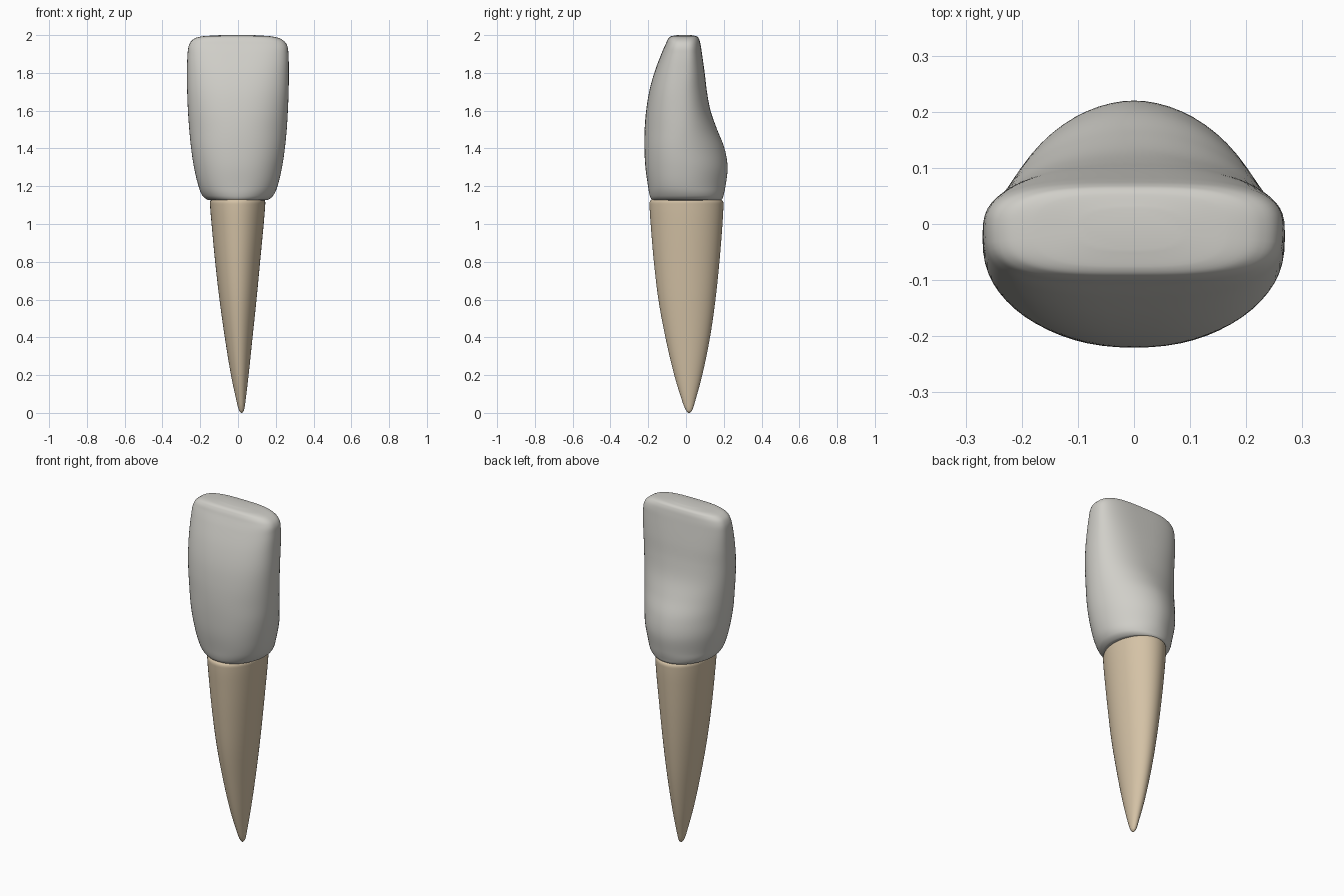
import bpy, bmesh, math

SEGMENTS = 64
STEPS = 6

# Rows: z, left x, right x, front y, back y, y of widest point, front power, back power
CROWN = [
    (1.124, -0.130, 0.130, -0.165, 0.170, 0.00, 2.0, 2.0),
    (1.128, -0.160, 0.158, -0.180, 0.188, 0.00, 2.0, 2.0),
    (1.150, -0.188, 0.186, -0.192, 0.198, 0.00, 2.1, 2.0),
    (1.200, -0.209, 0.209, -0.201, 0.209, -0.01, 2.2, 1.9),
    (1.300, -0.233, 0.233, -0.215, 0.220, -0.02, 2.2, 1.9),
    (1.400, -0.248, 0.248, -0.220, 0.204, -0.03, 2.2, 1.9),
    (1.500, -0.258, 0.258, -0.219, 0.165, -0.03, 2.2, 2.0),
    (1.600, -0.265, 0.264, -0.211, 0.130, -0.03, 2.3, 2.2),
    (1.700, -0.269, 0.268, -0.195, 0.111, -0.03, 2.4, 2.4),
    (1.800, -0.270, 0.269, -0.168, 0.099, -0.02, 2.6, 2.6),
    (1.900, -0.267, 0.267, -0.131, 0.085, -0.01, 2.9, 2.8),
    (1.950, -0.258, 0.258, -0.109, 0.077, -0.01, 3.1, 3.0),
    (1.980, -0.233, 0.226, -0.095, 0.069, -0.01, 3.2, 3.0),
    (1.994, -0.185, 0.172, -0.079, 0.056, -0.01, 3.0, 3.0),
    (2.000, -0.090, 0.080, -0.045, 0.028, -0.01, 2.6, 2.6),
]
ROOT = [
    (0.000, 0.016, 0.022, 0.012, 0.020, 0.016, 2, 2),
    (0.012, 0.006, 0.031, 0.001, 0.032, 0.016, 2, 2),
    (0.050, -0.005, 0.038, -0.016, 0.045, 0.015, 2, 2),
    (0.200, -0.037, 0.056, -0.062, 0.086, 0.012, 2, 2),
    (0.400, -0.070, 0.077, -0.109, 0.127, 0.009, 2, 2),
    (0.600, -0.098, 0.098, -0.146, 0.156, 0.005, 2, 2),
    (0.800, -0.121, 0.117, -0.170, 0.177, 0.003, 2, 2),
    (1.000, -0.140, 0.136, -0.187, 0.193, 0.003, 2, 2),
    (1.100, -0.148, 0.144, -0.193, 0.198, 0.002, 2, 2),
    (1.122, -0.147, 0.143, -0.190, 0.195, 0.002, 2, 2),
    (1.135, -0.135, 0.131, -0.175, 0.180, 0.002, 2, 2),
]


def smooth_rows(rows):
    """Spline through the section rows, with spacing taken from height."""
    def slope(i, k):
        a, b = rows[max(i - 1, 0)], rows[min(i + 1, len(rows) - 1)]
        return (b[k] - a[k]) / (b[0] - a[0])
    out = []
    for i in range(len(rows) - 1):
        p, q = rows[i], rows[i + 1]
        h = q[0] - p[0]
        for s in range(STEPS):
            t = s / STEPS
            row = [p[0] + h * t]
            for k in range(1, 8):
                row.append((2*t**3 - 3*t**2 + 1) * p[k] + (t**3 - 2*t**2 + t) * h * slope(i, k)
                           + (3*t**2 - 2*t**3) * q[k] + (t**3 - t**2) * h * slope(i + 1, k))
            out.append(row)
    return out + [list(rows[-1])]


def section(row):
    """Closed rounded outline, with its own shape for front and back."""
    z, left, right, front, back, mid, pf, pb = row
    cx, hw = (left + right) / 2, (right - left) / 2
    for i in range(SEGMENTS):
        a = 2 * math.pi * i / SEGMENTS
        c, s = math.cos(a), math.sin(a)
        power, depth = (pb, back - mid) if s >= 0 else (pf, mid - front)
        x = math.copysign(abs(c) ** (2 / power), c)
        y = math.copysign(abs(s) ** (2 / power), s)
        yield cx + hw * x, mid + depth * y, z


def loft(name, rows, material):
    bm = bmesh.new()
    rings = [[bm.verts.new(p) for p in section(r)] for r in smooth_rows(rows)]
    for a, b in zip(rings, rings[1:]):
        for i in range(SEGMENTS):
            j = (i + 1) % SEGMENTS
            bm.faces.new((a[i], a[j], b[j], b[i]))
    bm.faces.new(rings[0][::-1])
    bm.faces.new(rings[-1])
    for f in bm.faces:
        f.smooth = True
    mesh = bpy.data.meshes.new(name)
    bm.to_mesh(mesh)
    bm.free()
    mesh.materials.append(material)
    obj = bpy.data.objects.new(name, mesh)
    bpy.context.collection.objects.link(obj)
    return obj


def colour(name, rgb):
    m = bpy.data.materials.new(name)
    m.diffuse_color = (*rgb, 1)
    return m


# Enamel crown and tapering root
loft("crown", CROWN, colour("enamel grey", (0.63, 0.62, 0.58)))
loft("root", ROOT, colour("root tan", (0.66, 0.54, 0.38)))
